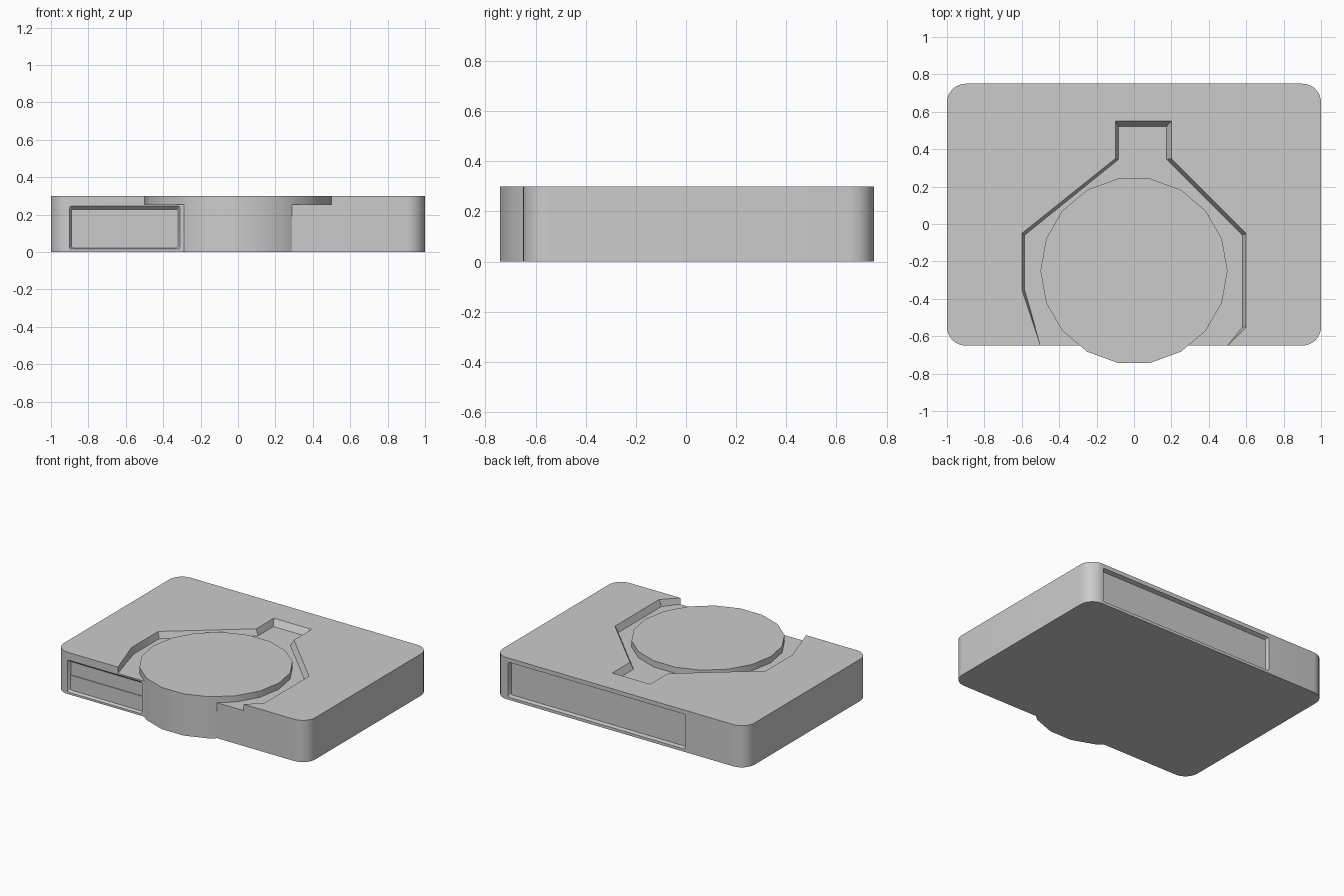
import bpy, bmesh, math
from mathutils import Vector

if "Cube" in bpy.data.objects:
    bpy.data.objects.remove(bpy.data.objects["Cube"], do_unlink=True)

grey = bpy.data.materials.new("plain grey")
grey.use_nodes = True
colour = (0.6, 0.6, 0.6, 1)
grey.diffuse_color = colour
grey.node_tree.nodes["Principled BSDF"].inputs["Base Color"].default_value = colour


def loft(name, rings):
    """Closed solid through matching rings of points."""
    bm = bmesh.new()
    loops = [[bm.verts.new(p) for p in ring] for ring in rings]
    n = len(loops[0])
    bm.faces.new(loops[0])
    bm.faces.new(loops[-1])
    for a, b in zip(loops, loops[1:]):
        for i in range(n):
            j = (i + 1) % n
            bm.faces.new((a[i], a[j], b[j], b[i]))
    bmesh.ops.recalc_face_normals(bm, faces=bm.faces)
    mesh = bpy.data.meshes.new(name)
    bm.to_mesh(mesh)
    bm.free()
    mesh.materials.append(grey)
    obj = bpy.data.objects.new(name, mesh)
    bpy.context.collection.objects.link(obj)
    return obj


def rounded_rect(u0, u1, v0, v1, r, steps):
    pts = []
    corners = ((u1 - r, v1 - r), (u0 + r, v1 - r), (u0 + r, v0 + r), (u1 - r, v0 + r))
    for k, (u, v) in enumerate(corners):
        for s in range(steps + 1):
            a = math.pi / 2 * (k + s / steps)
            pts.append((u + r * math.cos(a), v + r * math.sin(a)))
    return pts


def at_z(pts, z):
    return [Vector((x, y, z)) for x, y in pts]


def at_y(pts, y):
    return [Vector((x, y, z)) for x, z in pts]


def activate(obj):
    bpy.ops.object.select_all(action='DESELECT')
    obj.select_set(True)
    bpy.context.view_layer.objects.active = obj


def cut(obj, cutter):
    mod = obj.modifiers.new("cut", 'BOOLEAN')
    mod.operation = 'DIFFERENCE'
    mod.solver = 'EXACT'
    mod.object = cutter
    activate(obj)
    bpy.ops.object.modifier_apply(modifier=mod.name)
    bpy.data.objects.remove(cutter, do_unlink=True)


def wall_pocket(wall, depth, outer, inner, r):
    """Tapered pocket cutter in a wall at y = wall; depth is signed."""
    rim = rounded_rect(*outer, r, 3)
    floor = rounded_rect(*inner, r, 3)
    return loft("pocket_cutter", [at_y(floor, wall + depth), at_y(rim, wall),
                                  at_y(rim, wall - depth)])


HEIGHT, FLOOR, FRONT, BACK = 0.3, 0.255, -0.65, 0.75

# Main slab with rounded corners
outline = rounded_rect(-1, 1, FRONT, BACK, 0.1, 8)
slab = loft("base_slab", [at_z(outline, 0), at_z(outline, HEIGHT)])

# Shallow keyhole recess with sloping walls, open at the front
rim = [(-0.5, -0.8), (-0.5, FRONT), (-0.6, -0.35), (-0.6, -0.05), (-0.1, 0.35),
       (-0.1, 0.55), (0.2, 0.55), (0.2, 0.35), (0.6, -0.05), (0.6, -0.55),
       (0.5, FRONT), (0.5, -0.8)]
bed = [(-0.5, -0.8), (-0.5, FRONT), (-0.585, -0.35), (-0.585, -0.06), (-0.083, 0.345),
       (-0.083, 0.522), (0.175, 0.522), (0.175, 0.345), (0.58, -0.06), (0.58, -0.55),
       (0.5, FRONT), (0.5, -0.8)]
cut(slab, loft("recess_cutter", [at_z(bed, FLOOR), at_z(rim, HEIGHT), at_z(rim, HEIGHT + 0.1)]))

# Front panel pocket, with a slightly deeper upper half
cut(slab, wall_pocket(FRONT, 0.02, (-0.9, -0.31, 0.015, 0.245), (-0.89, -0.32, 0.023, 0.228), 0.008))
upper = rounded_rect(-0.889, -0.321, 0.13, 0.227, 0.004, 3)
cut(slab, loft("step_cutter", [at_y(upper, FRONT + 0.026), at_y(upper, FRONT - 0.02)]))

# Long pocket in the back wall
cut(slab, wall_pocket(BACK, -0.03, (-0.52, 0.89, 0.02, 0.27), (-0.515, 0.885, 0.025, 0.262), 0.012))

# Round platform standing in the recess and bulging out of the front
SIDES, RADIUS = 18, 0.5
circle = [(RADIUS * math.cos(2 * math.pi * i / SIDES),
           RADIUS * math.sin(2 * math.pi * i / SIDES) - 0.25) for i in range(SIDES)]
platform = loft("round_platform", [at_z(circle, 0), at_z(circle, HEIGHT)])

for obj in (slab, platform):
    activate(obj)
    bpy.ops.object.shade_smooth_by_angle(angle=math.radians(25))
